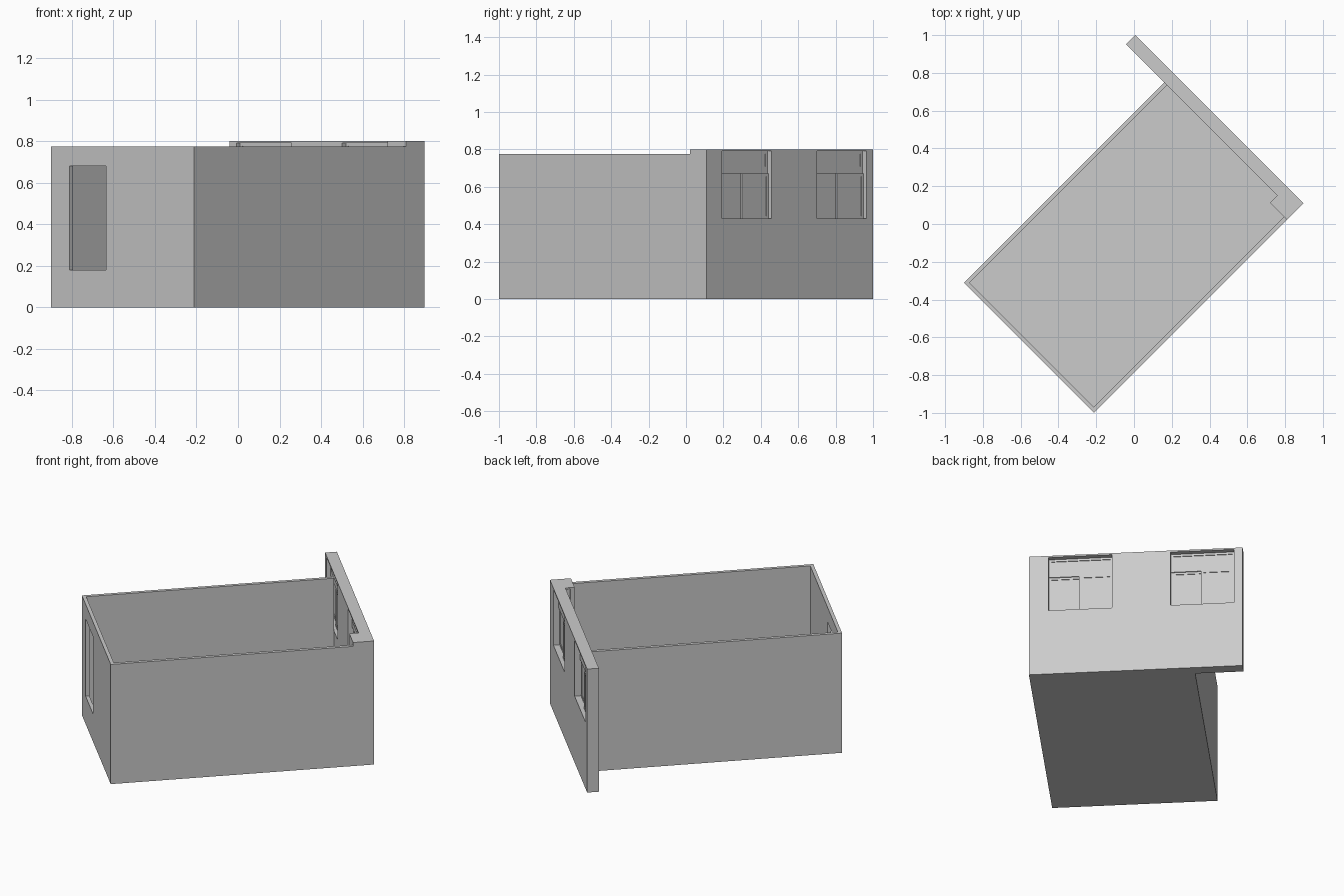
import bpy
import bmesh
from mathutils import Matrix

cube = bpy.data.objects.get("Cube")
if cube:
    bpy.data.objects.remove(cube, do_unlink=True)

# One plain grey for everything
grey = bpy.data.materials.new("plain_grey")
grey.use_nodes = True
colour = (0.6, 0.6, 0.6, 1)
grey.diffuse_color = colour
grey.node_tree.nodes["Principled BSDF"].inputs["Base Color"].default_value = colour

# The room is laid out square, then turned on its corner
TURN = Matrix.Rotation(0.785398, 4, "Z")


def build(name, boxes):
    """Make one object from boxes given as (u0, u1, v0, v1, z0, z1)."""
    bm = bmesh.new()
    for u0, u1, v0, v1, z0, z1 in boxes:
        place = (Matrix.Translation(((u0 + u1) / 2, (v0 + v1) / 2, (z0 + z1) / 2))
                 @ Matrix.Diagonal((u1 - u0, v1 - v0, z1 - z0, 1)))
        bmesh.ops.create_cube(bm, size=1, matrix=TURN @ place)
    return finish(name, bm)


def prism(name, outline, z0, z1):
    """Raise a flat outline from z0 to z1."""
    bm = bmesh.new()
    face = bm.faces.new([bm.verts.new(TURN @ Matrix.Translation((u, v, z0)).to_translation())
                         for u, v in outline])
    up = bmesh.ops.extrude_face_region(bm, geom=[face])
    verts = [g for g in up["geom"] if isinstance(g, bmesh.types.BMVert)]
    bmesh.ops.translate(bm, verts=verts, vec=(0, 0, z1 - z0))
    bmesh.ops.recalc_face_normals(bm, faces=bm.faces)
    return finish(name, bm)


def finish(name, bm):
    mesh = bpy.data.meshes.new(name)
    bm.to_mesh(mesh)
    bm.free()
    mesh.materials.append(grey)
    ob = bpy.data.objects.new(name, mesh)
    bpy.context.collection.objects.link(ob)
    return ob


def cut(ob, boxes):
    """Cut box openings through an object."""
    cutter = build("opening_cutter", boxes)
    cutter.hide_render = True
    mod = ob.modifiers.new("openings", "BOOLEAN")
    mod.operation, mod.solver, mod.object = "DIFFERENCE", "EXACT", cutter
    graph = bpy.context.evaluated_depsgraph_get()
    mesh = bpy.data.meshes.new_from_object(ob.evaluated_get(graph))
    ob.modifiers.clear()
    ob.data = mesh
    bpy.data.objects.remove(cutter, do_unlink=True)


# Main dimensions
FRONT, INNER, BACK = -0.857, 0.643, 0.713
SIDE_A, SIDE_B, WALL_END = -0.557, 0.417, 0.702
T, LOW, HIGH = 0.022, 0.775, 0.80
PIER_U, PIER_V = 0.588, -0.43
WIN_W, SILL, HEAD = 0.375, 0.43, 0.79
WINDOWS = (-0.441, 0.278)

# Thin walls on three sides, with a doorway-like opening in the end wall
thin_walls = prism("thin_walls", [
    (INNER, SIDE_A), (FRONT, SIDE_A), (FRONT, SIDE_B), (INNER, SIDE_B),
    (INNER, SIDE_B - T), (FRONT + T, SIDE_B - T),
    (FRONT + T, SIDE_A + T), (INNER, SIDE_A + T)], 0, LOW)
cut(thin_walls, [(FRONT - 0.1, FRONT + 0.1, 0.043, 0.290, 0.18, 0.68)])

# Floor slab
build("floor", [(FRONT + T, INNER, SIDE_A + T, SIDE_B - T, 0, 0.01)])

# Thick wall with a corner pier
thick_wall = prism("thick_wall", [
    (BACK, SIDE_A), (BACK, WALL_END), (INNER, WALL_END),
    (INNER, PIER_V), (PIER_U, PIER_V), (PIER_U, SIDE_A)], 0, HIGH)
cut(thick_wall, [(INNER - 0.03, BACK + 0.1, v, v + WIN_W, SILL, HEAD) for v in WINDOWS])


def frame(u0, u1, v0, v1, z0, z1, b):
    """Four border bars with a pane between them."""
    mid = (u0 + u1) / 2
    return [(u0, u1, v0, v0 + b, z0, z1), (u0, u1, v1 - b, v1, z0, z1),
            (u0, u1, v0 + b, v1 - b, z0, z0 + b), (u0, u1, v0 + b, v1 - b, z1 - b, z1),
            (mid - 0.002, mid + 0.002, v0 + b, v1 - b, z0 + b, z1 - b)]


# Windows: a fixed light above two sliding sashes
for i, v in enumerate(WINDOWS, 1):
    end, half = v + WIN_W, v + WIN_W / 2
    build(f"window_{i}_top_light", frame(0.668, 0.682, v, end, 0.695, HEAD, 0.014))
    build(f"window_{i}_transom", [(0.668, 0.682, v, end, 0.67, 0.695)])
    build(f"window_{i}_rear_sash", frame(0.664, 0.676, v, half + 0.01, SILL, 0.67, 0.014))
    build(f"window_{i}_front_sash", frame(0.676, 0.688, half - 0.01, end, SILL, 0.67, 0.014))
